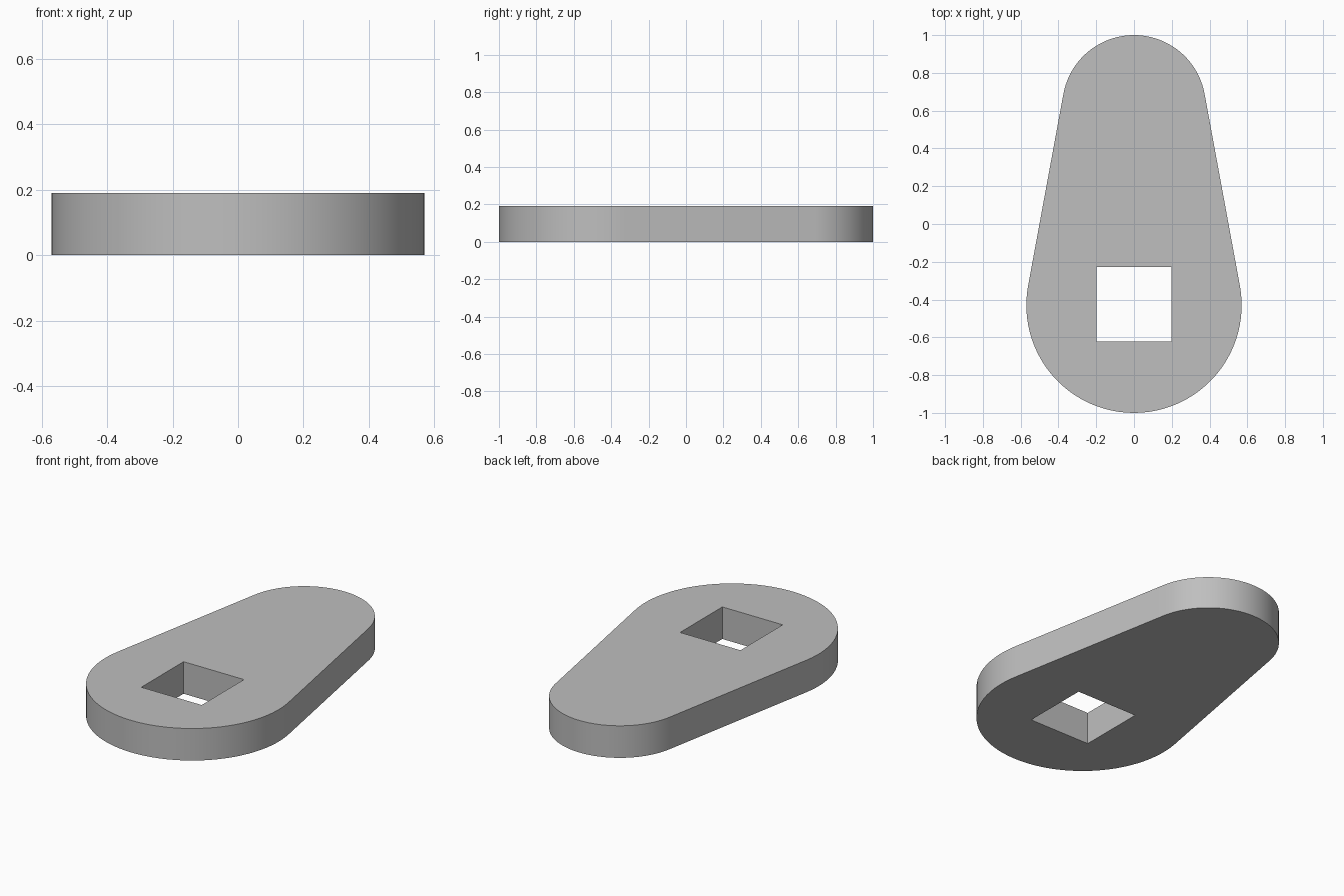
import bpy, bmesh, math

cube = bpy.data.objects.get("Cube")
if cube:
    bpy.data.objects.remove(cube, do_unlink=True)

HEIGHT = 0.19
BIG_R, SMALL_R = 0.57, 0.38
BIG_Y, SMALL_Y = BIG_R - 1, 1 - SMALL_R
HOLE_HALF, HOLE_Y = 0.198, -0.425
STEPS = 48


def arc(radius, cy, start, end):
    """Points along an arc centred on the y axis."""
    angles = [start + (end - start) * i / STEPS for i in range(STEPS + 1)]
    return [(radius * math.cos(a), cy + radius * math.sin(a)) for a in angles]


def add_outline(curve, points):
    spline = curve.splines.new("POLY")
    spline.points.add(len(points) - 1)
    for p, (x, y) in zip(spline.points, points):
        p.co = (x, y, 0, 1)
    spline.use_cyclic_u = True


# Tapered body outline: two arcs joined by their common tangents
tilt = math.asin((BIG_R - SMALL_R) / (SMALL_Y - BIG_Y))
body = (arc(SMALL_R, SMALL_Y, tilt, math.pi - tilt)
        + arc(BIG_R, BIG_Y, math.pi - tilt, 2 * math.pi + tilt))

# Square through-hole
hole = [(sx * HOLE_HALF, HOLE_Y + sy * HOLE_HALF)
        for sx, sy in ((-1, -1), (-1, 1), (1, 1), (1, -1))]

curve = bpy.data.curves.new("lever_profile", "CURVE")
curve.dimensions = "2D"
curve.fill_mode = "BOTH"
curve.extrude = HEIGHT / 2
add_outline(curve, body)
add_outline(curve, hole)

# Solid plate from the filled, extruded profile
profile = bpy.data.objects.new("lever_profile", curve)
bpy.context.collection.objects.link(profile)
bpy.context.view_layer.update()
mesh = bpy.data.meshes.new_from_object(
    profile.evaluated_get(bpy.context.evaluated_depsgraph_get()))
bpy.data.objects.remove(profile, do_unlink=True)

bm = bmesh.new()
bm.from_mesh(mesh)
bmesh.ops.remove_doubles(bm, verts=bm.verts, dist=0.0001)
bmesh.ops.translate(bm, verts=bm.verts, vec=(0, 0, HEIGHT / 2))
bmesh.ops.recalc_face_normals(bm, faces=bm.faces)
bm.to_mesh(mesh)
bm.free()

mesh.name = "lever_plate"
plate = bpy.data.objects.new("lever_plate", mesh)
bpy.context.collection.objects.link(plate)

# Plain grey
grey = bpy.data.materials.new("plain_grey")
grey.use_nodes = True
color = (0.52, 0.52, 0.52, 1)
grey.diffuse_color = color
grey.node_tree.nodes["Principled BSDF"].inputs["Base Color"].default_value = color
mesh.materials.clear()
mesh.materials.append(grey)

# Smooth rounded walls with crisp rims
bpy.ops.object.select_all(action="DESELECT")
plate.select_set(True)
bpy.context.view_layer.objects.active = plate
bpy.ops.object.shade_smooth_by_angle(angle=math.radians(30))
